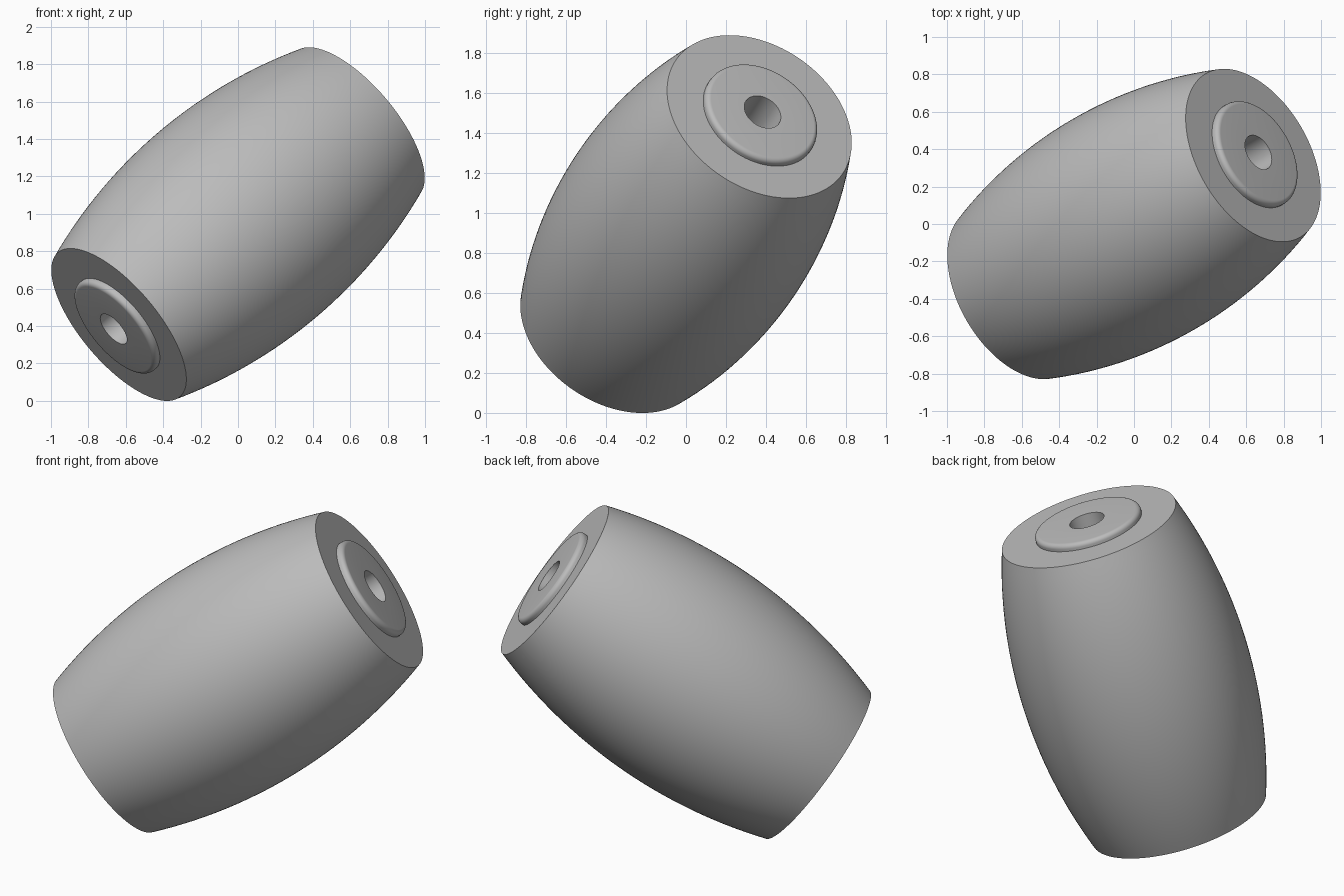
import bpy
import bmesh
from math import cos, sin, pi, radians
from mathutils import Matrix, Vector

if "Cube" in bpy.data.objects:
    bpy.data.objects.remove(bpy.data.objects["Cube"])

AXIS = Vector((0.699, 0.403, 0.590)).normalized()
CENTRE = Vector((0, 0, 0.945))
HALF = 0.911      # half length of the barrel
MID_R = 0.65      # radius at the waist
END_R = 0.505     # radius at each end
BOSS_R = 0.307
BOSS_H = 0.04
ROUND = 0.026     # rounding on the boss rim
BORE_R = 0.1
SEGMENTS = 128

grey = bpy.data.materials.new("grey")
grey.use_nodes = True
grey.diffuse_color = (0.5, 0.5, 0.5, 1)
grey.node_tree.nodes["Principled BSDF"].inputs["Base Color"].default_value = (0.5, 0.5, 0.5, 1)


def lathe(name, profile, closed):
    """Turn (radius, height) points about the tilted axis."""
    bm = bmesh.new()
    rings = [[bm.verts.new((r * cos(2 * pi * i / SEGMENTS), r * sin(2 * pi * i / SEGMENTS), h))
              for i in range(SEGMENTS)] for r, h in profile]
    pairs = list(zip(rings, rings[1:]))
    if closed:
        pairs.append((rings[-1], rings[0]))
    for a, b in pairs:
        for i in range(SEGMENTS):
            j = (i + 1) % SEGMENTS
            bm.faces.new((a[i], a[j], b[j], b[i]))
    tilt = Vector((0, 0, 1)).rotation_difference(AXIS).to_matrix().to_4x4()
    bm.transform(Matrix.Translation(CENTRE) @ tilt)
    mesh = bpy.data.meshes.new(name)
    bm.to_mesh(mesh)
    bm.free()
    mesh.materials.append(grey)
    obj = bpy.data.objects.new(name, mesh)
    bpy.context.collection.objects.link(obj)
    bpy.ops.object.select_all(action="DESELECT")
    obj.select_set(True)
    bpy.context.view_layer.objects.active = obj
    bpy.ops.object.shade_smooth_by_angle(angle=radians(25))
    return obj


# Barrel: a circular arc between flat end rings
sag = MID_R - END_R
arc_r = (HALF ** 2 + sag ** 2) / (2 * sag)
heights = [HALF * (k / 16 - 1) for k in range(33)]
arc = [(MID_R - arc_r + (arc_r ** 2 - h ** 2) ** 0.5, h) for h in heights]
lathe("barrel_body", [(BOSS_R - 0.01, -HALF)] + arc + [(BOSS_R - 0.01, HALF)], False)

# Core: a raised round-edged boss at each end, joined by the bore
top = HALF + BOSS_H
rim = [(BOSS_R - ROUND + ROUND * cos(a), top - ROUND + ROUND * sin(a))
       for a in [k * pi / 16 for k in range(9)]]
upper = [(BOSS_R, HALF)] + rim + [(BORE_R, top)]
lower = [(r, -h) for r, h in reversed(upper)]
lathe("core_with_bosses", lower + upper, True)
